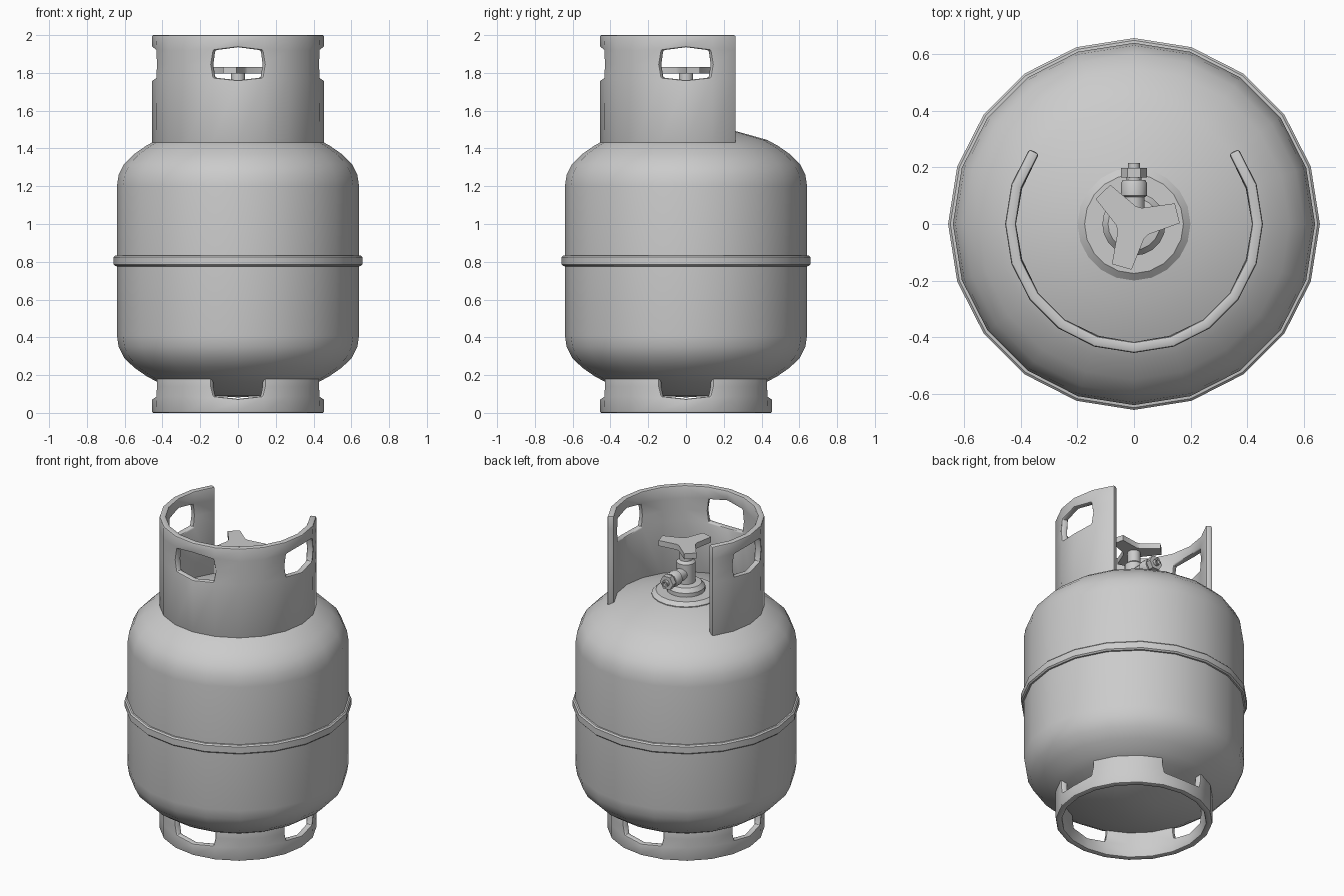
import bpy, bmesh
from math import sin, cos, pi, radians

if "Cube" in bpy.data.objects:
    bpy.data.objects.remove(bpy.data.objects["Cube"])

SIDES = 20
STEP = 2 * pi / SIDES


def finish(bm, name, angle=32):
    bmesh.ops.recalc_face_normals(bm, faces=bm.faces)
    me = bpy.data.meshes.new(name)
    bm.to_mesh(me)
    bm.free()
    ob = bpy.data.objects.new(name, me)
    bpy.context.collection.objects.link(ob)
    bpy.ops.object.select_all(action='DESELECT')
    bpy.context.view_layer.objects.active = ob
    ob.select_set(True)
    bpy.ops.object.shade_smooth_by_angle(angle=radians(angle))
    return ob


def lathe(name, profile, sides=SIDES, closed=False, angle=32):
    """Revolve (radius, z) points about z; radius 0 makes a pole."""
    bm = bmesh.new()
    rings = []
    for r, z in profile:
        if r == 0:
            rings.append([bm.verts.new((0, 0, z))] * sides)
        else:
            rings.append([bm.verts.new((r * cos(2 * pi * i / sides), r * sin(2 * pi * i / sides), z))
                          for i in range(sides)])
    pairs = list(zip(rings, rings[1:]))
    if closed:
        pairs.append((rings[-1], rings[0]))
    for a, b in pairs:
        for i in range(sides):
            j = (i + 1) % sides
            bm.faces.new(list(dict.fromkeys((a[i], a[j], b[j], b[i]))))
    return finish(bm, name, angle)


def slotted_shell(name, first, count, levels, slot, open_top=False):
    """Thick curved wall of 18 degree panels with slots centred on the four axes."""
    bm = bmesh.new()
    closed = count == SIDES
    low, high = slot
    r = 0.437
    cols = []
    for k in range(first, first + count + (0 if closed else 1)):
        m = k % 5
        col = []
        for li, z in enumerate(levels):
            p = (r * cos(k * STEP), r * sin(k * STEP))
            end = li == low or (li == high and not open_top)
            if m == 0 and end:
                z += -0.014 if li == low else 0.016
            if m in (1, 4) and end:
                c = k - 1 if m == 1 else k + 1
                q = (r * cos(c * STEP), r * sin(c * STEP))
                p = tuple(a + (b - a) * 0.08 for a, b in zip(p, q))
            col.append(bm.verts.new((p[0], p[1], z)))
        cols.append(col)
    for i in range(count):
        a, b = cols[i], cols[(i + 1) % len(cols)]
        in_slot = (first + i) % 5 in (0, 4)
        for li in range(len(levels) - 1):
            if not (in_slot and low <= li < high):
                bm.faces.new((a[li], b[li], b[li + 1], a[li + 1]))
    for v in [v for v in bm.verts if not v.link_faces]:
        bm.verts.remove(v)
    ob = finish(bm, name)
    s = ob.modifiers.new("thickness", 'SOLIDIFY')
    s.thickness = 0.038
    s.offset = 0
    s.use_even_offset = True
    b = ob.modifiers.new("soft_edges", 'BEVEL')
    b.width = 0.009
    b.segments = 2
    b.limit_method = 'ANGLE'
    b.angle_limit = radians(40)
    # smoothing must follow the solidify and bevel
    bpy.context.view_layer.objects.active = ob
    for mod in [m.name for m in ob.modifiers]:
        bpy.ops.object.modifier_apply(modifier=mod)
    bpy.ops.object.shade_smooth_by_angle(angle=radians(32))
    return ob


# Tank body: upper half mirrored about its mid height
upper = [(0.641, 1.2), (0.632, 1.26), (0.603, 1.318), (0.55, 1.37), (0.485, 1.415),
         (0.43, 1.445), (0.27, 1.49), (0.13, 1.52), (0, 1.528)]
lower = [(r, 1.61 - z) for r, z in reversed(upper)]
lathe("tank_body", lower + upper, angle=40)

# Weld band around the middle
lathe("weld_band", [(0.63, 0.775), (0.65, 0.777), (0.658, 0.785), (0.658, 0.825),
                    (0.65, 0.833), (0.63, 0.835)], closed=True)

# Guard collar (open at the back) and foot ring
slotted_shell("guard_collar", 8, 14, [1.42, 1.775, 1.845, 1.92, 2.0], (1, 3))
slotted_shell("foot_ring", 0, 20, [0.0, 0.088, 0.14, 0.23], (1, 3), open_top=True)

# Valve flange, boss and stem
lathe("valve_flange", [(0, 1.45), (0.2, 1.45), (0.2, 1.51), (0.175, 1.53), (0, 1.532)])
lathe("valve_boss", [(0, 1.5), (0.112, 1.5), (0.112, 1.555), (0.092, 1.58), (0.06, 1.585), (0, 1.585)])
lathe("valve_stem", [(0, 1.56), (0.055, 1.56), (0.055, 1.71), (0.038, 1.725),
                     (0.038, 1.81), (0, 1.81)], sides=16)

# Side outlet pointing backwards: neck, hex nut and nozzle
outlet = [
    ("outlet_neck", [(0, 0), (0.038, 0), (0.038, 0.095), (0.046, 0.1), (0.046, 0.145),
                     (0.04, 0.155), (0.026, 0.155), (0.026, 0.18), (0, 0.18)], 14),
    ("outlet_nut", [(0, 0.165), (0.046, 0.165), (0.046, 0.198), (0, 0.198)], 6),
    ("outlet_nozzle", [(0, 0.19), (0.021, 0.19), (0.021, 0.216), (0.012, 0.216),
                       (0.012, 0.2), (0, 0.2)], 12),
]
for name, profile, sides in outlet:
    ob = lathe(name, profile, sides)
    ob.rotation_euler.x = -pi / 2
    ob.location.z = 1.645

# Three-armed hand wheel
bm = bmesh.new()
outline = []
for i in range(3):
    a = radians(14 + 120 * i)
    for u, v in ((0.158, -0.036), (0.158, 0.036)):
        outline.append((u * cos(a) - v * sin(a), u * sin(a) + v * cos(a)))
    for off in (50, 70):
        t = a + radians(off)
        outline.append((0.063 * cos(t), 0.063 * sin(t)))
face = bm.faces.new([bm.verts.new((x, y, 1.797)) for x, y in outline])
ext = bmesh.ops.extrude_face_region(bm, geom=[face], use_keep_orig=True)
bmesh.ops.translate(bm, vec=(0, 0, 0.035),
                    verts=[g for g in ext["geom"] if isinstance(g, bmesh.types.BMVert)])
finish(bm, "hand_wheel")
